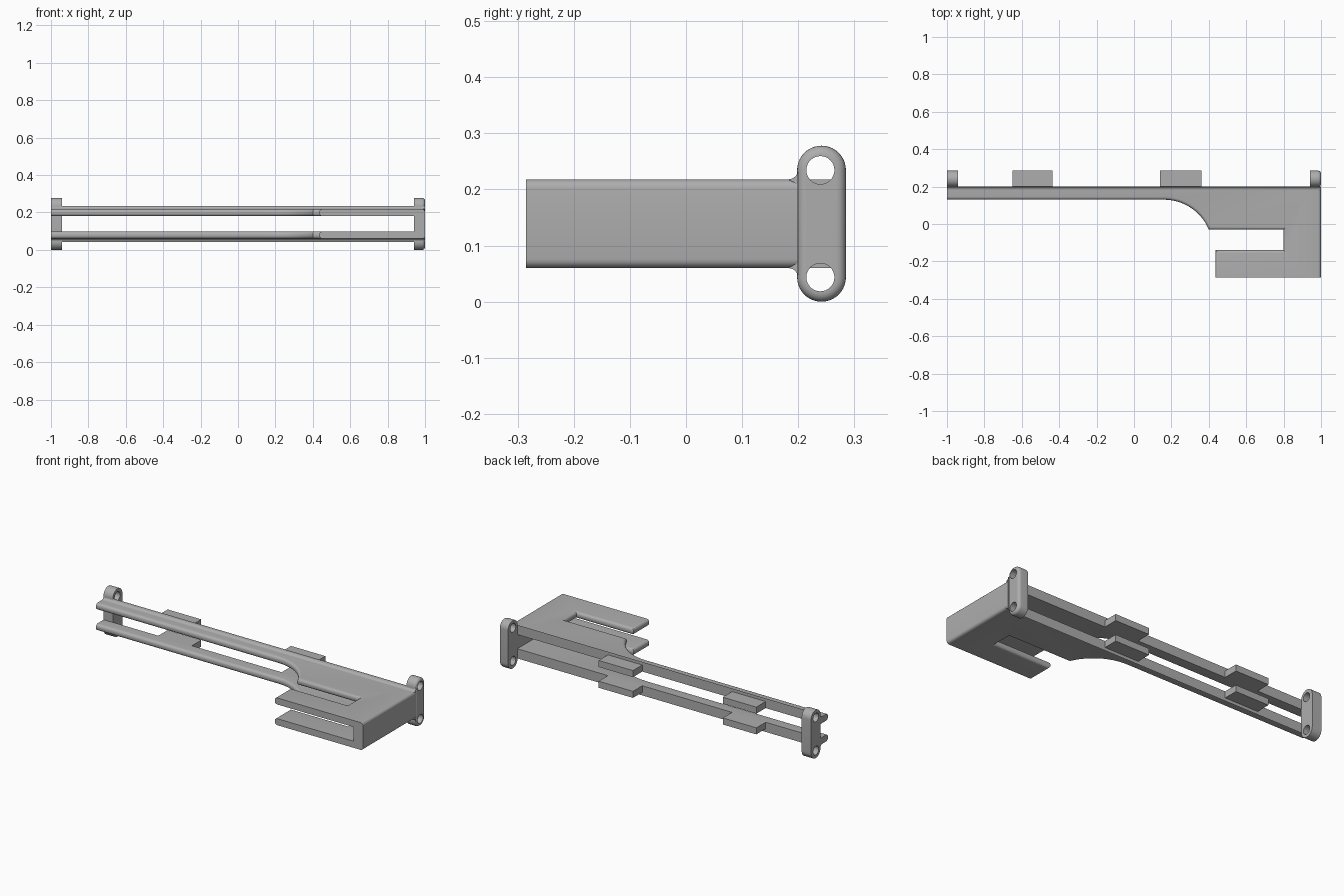
import bpy, bmesh
from math import sin, cos, pi, asin

if "Cube" in bpy.data.objects:
    bpy.data.objects.remove(bpy.data.objects["Cube"])

grey = bpy.data.materials.new("plain grey")
grey.use_nodes = True
colour = (0.42, 0.42, 0.42, 1)
grey.diffuse_color = colour
grey.node_tree.nodes["Principled BSDF"].inputs["Base Color"].default_value = colour

LOW, HIGH = 0.06, 0.218      # outer faces of the two plates
THICK = 0.038
MID = (LOW + HIGH) / 2
BACK, FRONT = 0.2, -0.285
WALL = 0.94                  # inner face of the end wall
ROUND = 0.016


def prism(name, points, axis, start, end, rounded=None):
    """Extrude a closed outline along x or z, rounding the edges picked by a rule."""
    bm = bmesh.new()
    place = (lambda a, b: (start, a, b)) if axis == "x" else (lambda a, b: (a, b, start))
    face = bm.faces.new([bm.verts.new(place(a, b)) for a, b in points])
    top = bmesh.ops.extrude_face_region(bm, geom=[face])["geom"]
    step = end - start
    bmesh.ops.translate(bm, verts=[v for v in top if isinstance(v, bmesh.types.BMVert)],
                        vec=(step, 0, 0) if axis == "x" else (0, 0, step))
    bmesh.ops.recalc_face_normals(bm, faces=bm.faces)
    if rounded:
        edges = [e for e in bm.edges if rounded(*[v.co for v in e.verts])]
        bmesh.ops.bevel(bm, geom=edges, offset=ROUND, segments=5, profile=0.5,
                        affect="EDGES", clamp_overlap=False)
    mesh = bpy.data.meshes.new(name)
    bm.to_mesh(mesh)
    bm.free()
    mesh.materials.append(grey)
    obj = bpy.data.objects.new(name, mesh)
    bpy.context.collection.objects.link(obj)
    return obj


def rect(a0, a1, b0, b1):
    return [(a0, b0), (a1, b0), (a1, b1), (a0, b1)]


def arc(ca, cb, r, t0, t1, n):
    return [(ca + r * cos(t0 + (t1 - t0) * i / n), cb + r * sin(t0 + (t1 - t0) * i / n))
            for i in range(n + 1)]


def near(a, b):
    return abs(a - b) < 1e-4


def plate_edge(p, q):
    """Long free edges of a plate, but not its flat back, front or ends."""
    flat = any(near(p.y, y) and near(q.y, y) for y in (BACK, FRONT))
    ends = any(near(p.x, x) and near(q.x, x) for x in (-1, WALL))
    return near(p.z, q.z) and not flat and not ends


def outer_edge(p, q):
    """Outline edges of the outer +x face, except the flat front and back."""
    side = any(near(p.y, y) and near(q.y, y) for y in (BACK, FRONT))
    return near(p.x, 1) and near(q.x, 1) and not side


parts = []

# Plate outline: slim rail, concave sweep, slot and hooked arm
sweep_r = 0.26
sweep = arc(0.16, 0.13 - sweep_r, sweep_r, pi / 2, pi / 2 - asin(0.24 / sweep_r), 20)
outline = [(-1, BACK), (-1, 0.13)] + sweep + [
    (0.8, -0.03), (0.8, -0.14), (0.435, -0.14), (0.435, FRONT), (WALL, FRONT), (WALL, BACK)]

# Back lip outline: concave fillet rising from the plate
lip_r = 0.018
lip = arc(BACK - lip_r, HIGH + lip_r, lip_r, -pi / 2, 0, 6) + [(BACK, HIGH - 0.01)]

for label, base, flip in (("upper", HIGH - THICK, False), ("lower", LOW, True)):
    parts.append(prism(label + "_plate", outline, "z", base, base + THICK, plate_edge))
    profile = [(y, 2 * MID - z) for y, z in lip] if flip else lip
    parts.append(prism(label + "_back_lip", profile, "x", -1, 1))
    # Tabs on the back of the rail
    for side, x0, x1 in (("right", -0.65, -0.435), ("left", 0.14, 0.36)):
        parts.append(prism(f"{label}_{side}_tab", rect(x0, x1, BACK, 0.285),
                           "z", base, base + THICK))

# End wall joining both plates
parts.append(prism("end_wall", rect(FRONT, BACK, LOW, HIGH), "x", WALL, 1, outer_edge))

# Mounting lugs: upright stadium plates with two bolt holes
lug_r, lug_y, lug_z = 0.0435, 0.2415, 0.0955
stadium = (arc(lug_y, MID + lug_z, lug_r, 0, pi, 20)
           + arc(lug_y, MID - lug_z, lug_r, pi, 2 * pi, 20))
for side, x0, rule in (("right", -1, None),
                       ("left", WALL, lambda p, q: near(p.x, 1) and near(q.x, 1))):
    lug = prism(side + "_lug", stadium, "x", x0, x0 + 0.06, rule)
    parts.append(lug)
    for sign in (-1, 1):
        hole = arc(lug_y - 0.002, MID + sign * lug_z, 0.025, 0, 2 * pi, 32)[:-1]
        cutter = prism("hole_cutter", hole, "x", x0 - 0.1, x0 + 0.2)
        cutter.hide_render = True
        cut = lug.modifiers.new("hole", "BOOLEAN")
        cut.operation, cut.solver, cut.object = "DIFFERENCE", "EXACT", cutter
        bpy.context.view_layer.objects.active = lug
        bpy.ops.object.modifier_apply(modifier=cut.name)
        bpy.data.objects.remove(cutter)

# Smooth the rounded edges, keep the corners crisp
bpy.ops.object.select_all(action="DESELECT")
for obj in parts:
    obj.select_set(True)
bpy.context.view_layer.objects.active = parts[0]
bpy.ops.object.shade_smooth_by_angle(angle=0.6)
